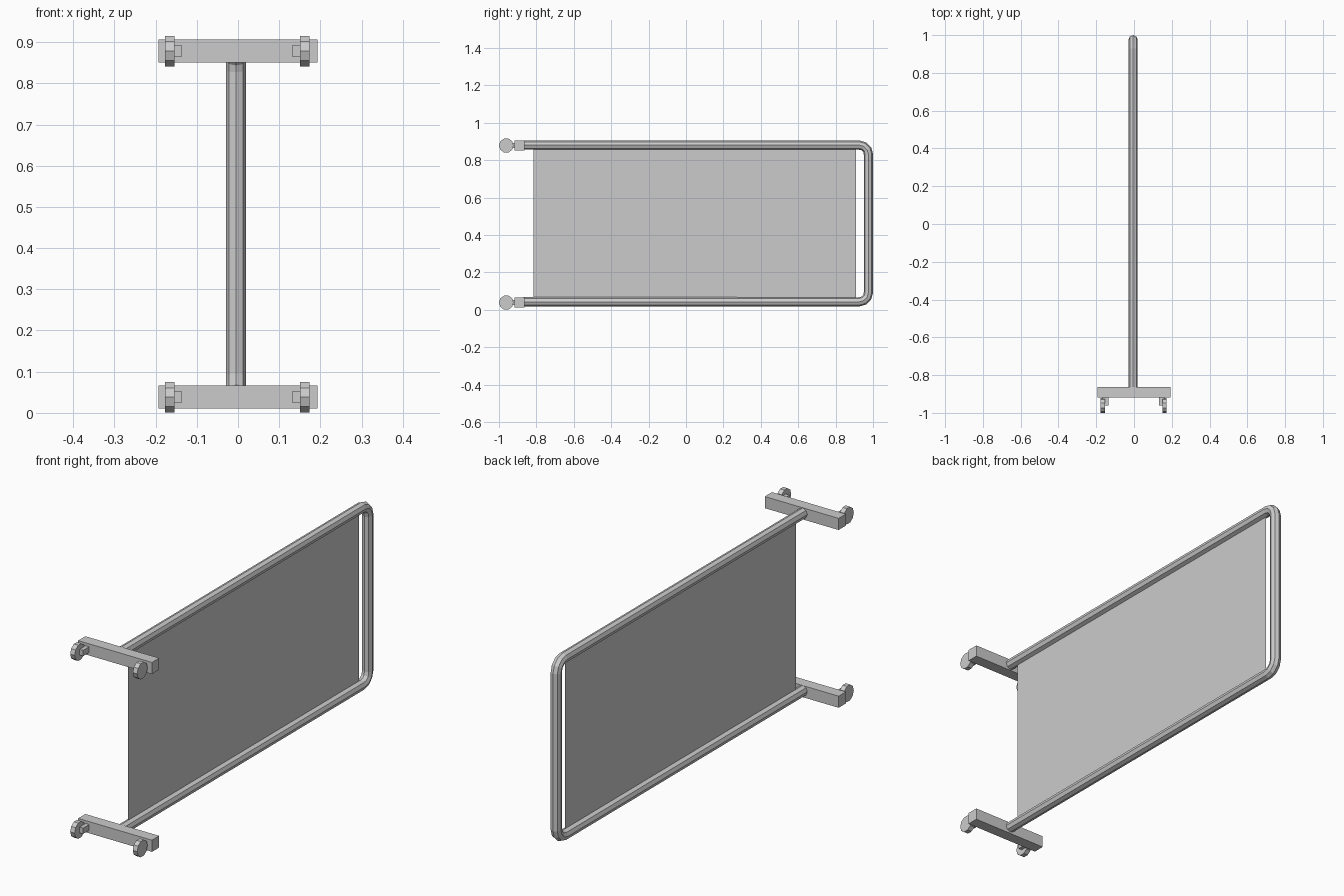
import bpy
import math

if "Cube" in bpy.data.objects:
    bpy.data.objects.remove(bpy.data.objects["Cube"])

Z_LOW, Z_HIGH = 0.0385, 0.8785      # heights of the two foot bars


def box(name, lo, hi):
    bpy.ops.mesh.primitive_cube_add(
        size=1, location=[(a + b) / 2 for a, b in zip(lo, hi)])
    ob = bpy.context.object
    ob.name = name
    ob.scale = [b - a for a, b in zip(lo, hi)]
    return ob


def wheel(name, x, y, z):
    # ten-sided wheel with flats at top and bottom
    bpy.ops.mesh.primitive_cylinder_add(
        vertices=10, radius=0.039, depth=0.023, location=(x, y, z),
        rotation=(0, math.pi / 2, 0))
    ob = bpy.context.object
    ob.name = name
    # primitive has a vertex along local +y, which stays world +y
    return ob


# Bent tube frame: U-shaped path with rounded corners
TX, Y_END, Y_BACK, R = -0.005, -0.868, 0.9755, 0.05
z0, z1 = 0.0425, 0.8805
path = [(Y_END, z0)]
for cz, start in ((z0 + R, -90), (z1 - R, 0)):
    for i in range(4):
        a = math.radians(start + 30 * i)
        path.append((Y_BACK - R + R * math.cos(a), cz + R * math.sin(a)))
path.append((Y_END, z1))

curve = bpy.data.curves.new("tube_frame", 'CURVE')
curve.dimensions = '3D'
curve.bevel_depth = 0.0245
curve.bevel_resolution = 2
curve.use_fill_caps = True
spline = curve.splines.new('POLY')
spline.points.add(len(path) - 1)
for p, (y, z) in zip(spline.points, path):
    p.co = (TX, y, z, 1)
spline.use_smooth = False
bpy.context.collection.objects.link(bpy.data.objects.new("tube_frame", curve))

# Thin sheet stretched between the tubes
bpy.ops.mesh.primitive_plane_add(size=1, location=(TX, 0.0475, 0.4615),
                                 rotation=(0, math.pi / 2, 0))
panel = bpy.context.object
panel.name = "panel"
panel.scale = (0.815, 1.725, 1)

# Foot bars, each with two brackets and wheels
for level, z in (("lower", Z_LOW), ("upper", Z_HIGH)):
    box(level + "_foot_bar", (-0.193, -0.918, z - 0.0275), (0.193, -0.864, z + 0.0275))
    for side, s in (("left", -1), ("right", 1)):
        x = s * 0.1635 - 0.002
        wheel(f"{level}_{side}_wheel", x, -0.961, z - 0.0005)
        inner = x - s * 0.03
        box(f"{level}_{side}_bracket",
            (min(x, inner), -0.962, z - 0.0135), (max(x, inner), -0.915, z + 0.0135))
